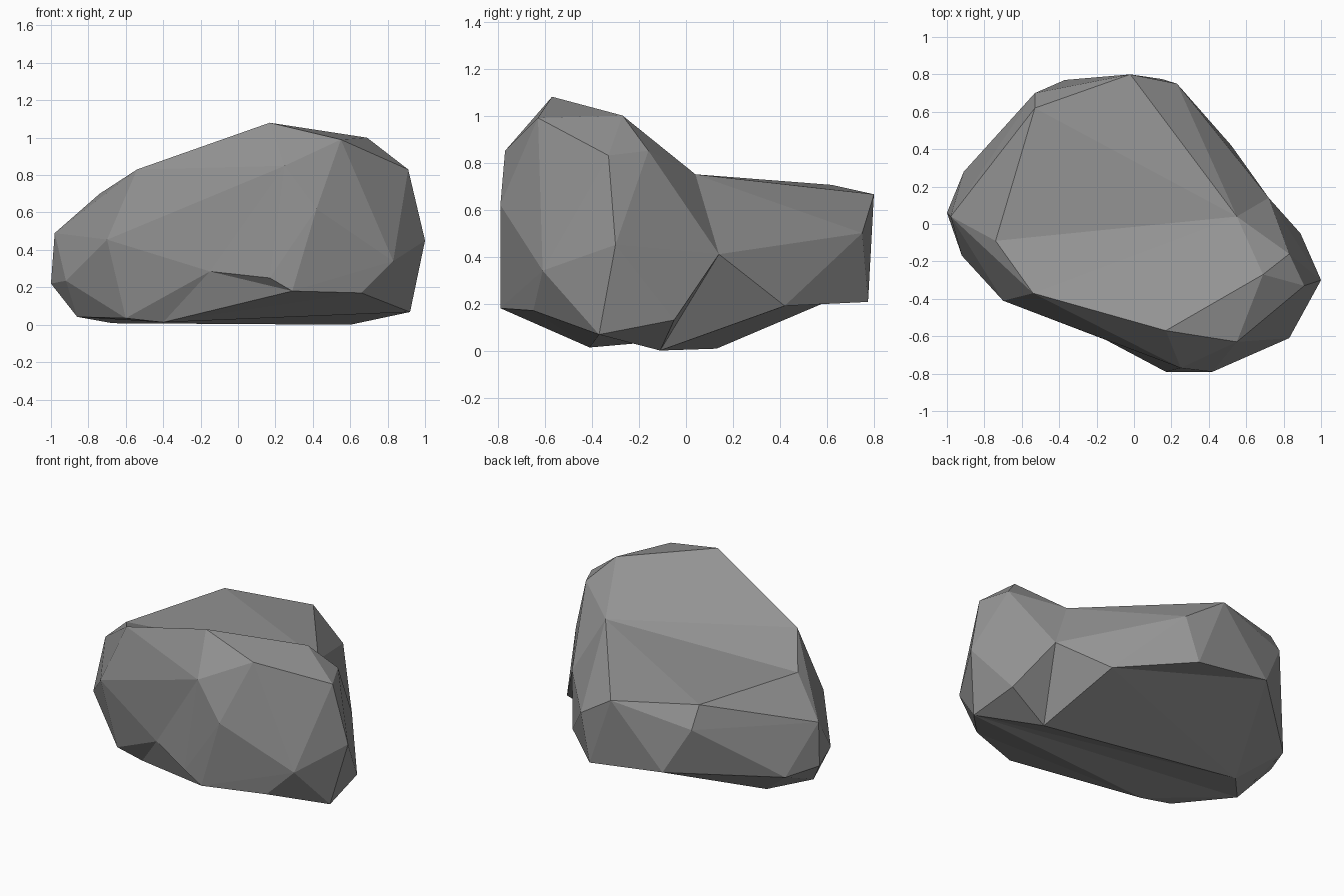
import bpy, bmesh

if "Cube" in bpy.data.objects:
    bpy.data.objects.remove(bpy.data.objects["Cube"])

# Corner points of the boulder, grouped by height
crown = dict(
    peak=(.17, -.57, 1.08), ridge=(.69, -.27, 1.0), brow=(.55, -.63, .99),
    cheek=(.91, -.33, .83), notch=(.83, -.16, .85), dip=(.55, .04, .75),
    left_top=(-.54, -.37, .83), left_step=(-.74, -.09, .70),
    back_left=(-.53, .62, .705), back_top=(-.02, .80, .665), back_right=(.23, .75, .50))
waist = dict(
    chin=(.25, -.77, .85), nose=(.42, -.79, .62), right_tip=(1.0, -.30, .45),
    right_low=(.83, -.61, .34), flank=(.72, .14, .41), left_front=(-.70, -.41, .455),
    left_high=(-.98, .04, .49), left_tip=(-1.0, .06, .22), left_low=(-.92, -.17, .235),
    back_corner=(-.53, .70, .57), back_side=(-.91, .28, .205), back_mid=(-.37, .77, .28))
base = dict(
    under_chin=(.29, -.79, .18), under_left=(.17, -.79, .25), hollow=(-.15, -.62, .285),
    under_right=(.66, -.65, .17), foot_right=(.92, -.37, .068), heel=(.89, -.05, .13),
    back_foot=(.52, .42, .19), back_low=(.15, .775, .207), sole_right=(.60, -.11, 0),
    sole_back=(-.67, .13, .008), sole_front=(-.40, -.41, .013),
    toe=(-.60, -.38, .035), toe_left=(-.86, -.08, .042))

bm = bmesh.new()
pts = {n: bm.verts.new(c) for n, c in {**crown, **waist, **base}.items()}

# Convex body from all points except the two sunken ones
bmesh.ops.convex_hull(bm, input=[v for n, v in pts.items() if n not in ("dip", "hollow")])


def dent(apex, rim):
    """Replace the faces lying inside the rim by a fan that meets at apex."""
    tip, ring = pts[apex], {pts[n] for n in rim.split()}
    doomed = {f for f in bm.faces if all(v in ring for v in f.verts)}
    border = [e for e in bm.edges if sum(f in doomed for f in e.link_faces) == 1]
    bmesh.ops.delete(bm, geom=list(doomed), context='FACES_ONLY')
    for e in border:
        if tip not in e.verts:
            bm.faces.new((e.verts[0], e.verts[1], tip))


# Sunken top, undercut at the front, and creased right-hand foot
dent("dip", "peak left_top left_step back_left back_top back_right flank notch ridge")
dent("hollow", "left_front toe sole_front under_chin under_left chin")
dent("flank", "flank heel sole_right back_foot")

# Slightly hollow underside, and the undercut at the back
dent("foot_right", "foot_right sole_right sole_back toe_left toe sole_front under_chin under_right")
dent("sole_front", "sole_front foot_right under_right under_chin")
dent("sole_front", "sole_front foot_right toe_left toe")
dent("back_foot", "sole_right back_foot back_low back_mid sole_back")

# Clean up loose pieces left by the dents
bmesh.ops.delete(bm, geom=[e for e in bm.edges if not e.link_faces], context='EDGES')
bmesh.ops.delete(bm, geom=[v for v in bm.verts if not v.link_faces], context='VERTS')
bmesh.ops.recalc_face_normals(bm, faces=bm.faces[:])

mesh = bpy.data.meshes.new("boulder")
bm.to_mesh(mesh)
bm.free()

# Plain grey stone
stone = bpy.data.materials.new("stone_grey")
stone.diffuse_color = (.29, .29, .29, 1)
stone.use_nodes = True
stone.node_tree.nodes["Principled BSDF"].inputs["Base Color"].default_value = stone.diffuse_color
mesh.materials.append(stone)
boulder = bpy.data.objects.new("boulder", mesh)
bpy.context.collection.objects.link(boulder)
